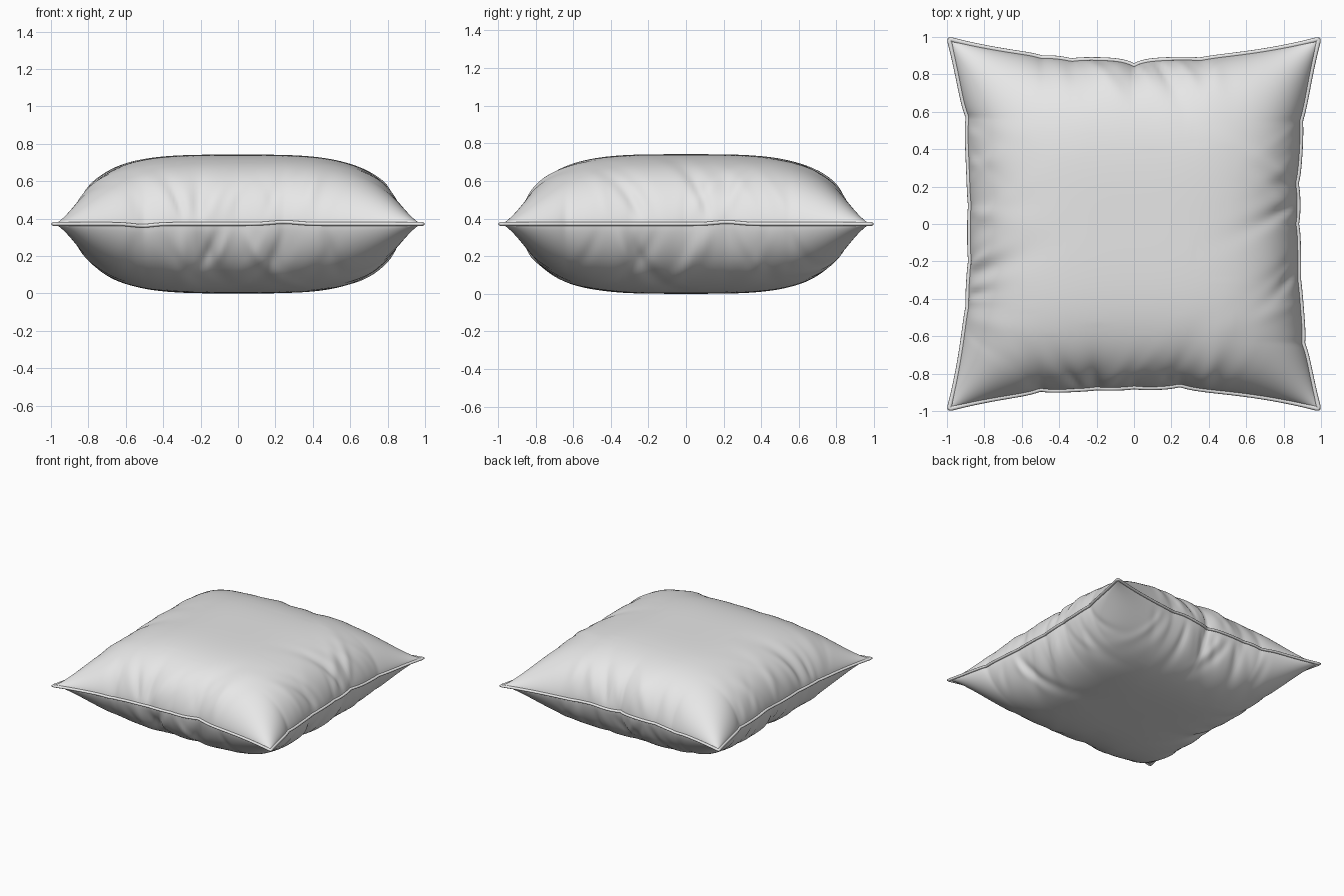
import bpy, bmesh, math, random
from mathutils import Vector

if "Cube" in bpy.data.objects:
    bpy.data.objects.remove(bpy.data.objects["Cube"])

random.seed(11)
HALF = 0.371      # half thickness, also seam height
SIDE = 0.984      # seam corner position
N = 140           # grid resolution of each panel

fabric = bpy.data.materials.new("light grey fabric")
fabric.diffuse_color = (0.8, 0.8, 0.8, 1)
fabric.use_nodes = True
fabric.node_tree.nodes["Principled BSDF"].inputs["Base Color"].default_value = fabric.diffuse_color

# Puckers pulling the seam inward: (position along edge, depth, width)
PUCKERS = {
    "right": [(0.56, 0.018, 0.08), (0.22, 0.015, 0.06), (0.0, 0.010, 0.05), (-0.65, 0.02, 0.06), (-0.3, 0.006, 0.06)],
    "left": [(0.58, 0.025, 0.08), (0.1, 0.006, 0.05), (-0.2, 0.008, 0.06), (-0.45, 0.008, 0.06)],
    "back": [(0.0, 0.035, 0.06), (-0.34, 0.015, 0.07), (0.36, 0.012, 0.08), (-0.5, 0.012, 0.05)],
    "front": [(0.25, 0.025, 0.08), (-0.51, 0.02, 0.06), (-0.2, 0.006, 0.05), (0.0, 0.008, 0.06)],
}


def make_folds():
    """Random soft creases running inward from an edge."""
    folds = []
    for i in range(14):
        t = -0.62 + 1.24 * (i + random.uniform(0.1, 0.9)) / 14
        folds.append((t, random.uniform(-0.7, 0.7), random.uniform(0.018, 0.04),
                      random.uniform(-0.02, 0.013) * (1 - 0.8 * t * t), random.uniform(0.06, 0.13)))
    return folds


FOLDS = {(e, s): make_folds() for e in PUCKERS for s in (1, -1)}


def inset(edge, t):
    base = 0.107 * (1 - abs(t) ** 2.4)
    return base + sum(d * math.exp(-abs(t - p) / w) for p, d, w in PUCKERS[edge]) * (1 - t ** 4)


def edges_of(u, v):
    return (("right" if u > 0 else "left", v, abs(u)),
            ("back" if v > 0 else "front", u, abs(v)))


def plan(u, v):
    """Square parameters to the pinched cushion outline."""
    (ex, tx, ax), (ey, ty, ay) = edges_of(u, v)
    x = SIDE * ax - inset(ex, tx) * ax ** 4
    y = SIDE * ay - inset(ey, ty) * ay ** 4
    return math.copysign(x, u), math.copysign(y, v)


def seam_z(u, v):
    return HALF + 0.010 * math.exp(-((u - 0.25) / 0.1) ** 2) * abs(v) ** 6 \
        - 0.010 * math.exp(-((u + 0.52) / 0.08) ** 2) * abs(v) ** 6 \
        + 0.010 * math.exp(-((v - 0.22) / 0.09) ** 2) * abs(u) ** 6


def puff(a):
    return max(0.0, 1 - abs(a) ** 3.6) ** 0.7


def crease(u, v, side):
    total = 0.0
    for edge, t, a in edges_of(u, v):
        d = 1 - a
        for p, slant, w, amp, reach in FOLDS[(edge, side)]:
            fade = (d / reach) * math.exp(1 - d / reach) if d < 6 * reach else 0
            total += amp * fade * math.exp(-((t - p - slant * d) / (w + 0.1 * d)) ** 2)
    # creases die out toward the corners
    return total * max(0.0, 1 - (u * v) ** 2 * 2.2)


def add_object(bm, name):
    for f in bm.faces:
        f.smooth = True
    me = bpy.data.meshes.new(name)
    bm.to_mesh(me)
    bm.free()
    me.materials.append(fabric)
    bpy.context.collection.objects.link(bpy.data.objects.new(name, me))


# Grid spacing gets finer toward the seam
def spaced(i):
    k = -1 + 2 * i / N
    return 0.45 * k + 0.55 * math.sin(k * math.pi / 2)


STEPS = [spaced(i) for i in range(N + 1)]


# Upper and lower stuffed panels
def panel(name, side):
    bm = bmesh.new()
    grid, params = [], {}
    for v in STEPS:
        row = []
        for u in STEPS:
            x, y = plan(u, v)
            w = max(abs(u), abs(v)) ** 6
            z = HALF + (seam_z(u, v) - HALF) * w + side * HALF * puff(u) * puff(v)
            vert = bm.verts.new((x, y, z))
            params[vert] = (u, v)
            row.append(vert)
        grid.append(row)
    for j in range(N):
        for i in range(N):
            q = (grid[j][i], grid[j][i + 1], grid[j + 1][i + 1], grid[j + 1][i])
            bm.faces.new(q if side > 0 else q[::-1])
    bm.normal_update()
    moves = [(vt, vt.normal * crease(u, v, side)) for vt, (u, v) in params.items()]
    for vt, m in moves:
        vt.co += m
        vt.co.z = min(max(vt.co.z, 0.0), 2 * HALF)
    add_object(bm, name)


panel("upper_panel", 1)
panel("lower_panel", -1)

# Piping swept round the seam
loop = [(s, -1) for s in STEPS[:-1]] + [(1, s) for s in STEPS[:-1]] \
    + [(-s, 1) for s in STEPS[:-1]] + [(-1, -s) for s in STEPS[:-1]]
path = [Vector((*plan(u, v), seam_z(u, v))) for u, v in loop]
bm = bmesh.new()
rings = []
for k, p in enumerate(path):
    tangent = (path[(k + 1) % len(path)] - path[k - 1]).normalized()
    out = tangent.cross(Vector((0, 0, 1))).normalized()
    ring = []
    for j in range(10):
        a = 2 * math.pi * j / 10
        ring.append(bm.verts.new(p + out * (0.004 + 0.012 * math.cos(a)) + Vector((0, 0, 0.010 * math.sin(a)))))
    rings.append(ring)
for k in range(len(rings)):
    r, s = rings[k], rings[(k + 1) % len(rings)]
    for j in range(10):
        bm.faces.new((r[j], s[j], s[(j + 1) % 10], r[(j + 1) % 10]))
bmesh.ops.recalc_face_normals(bm, faces=bm.faces)
add_object(bm, "seam_piping")
